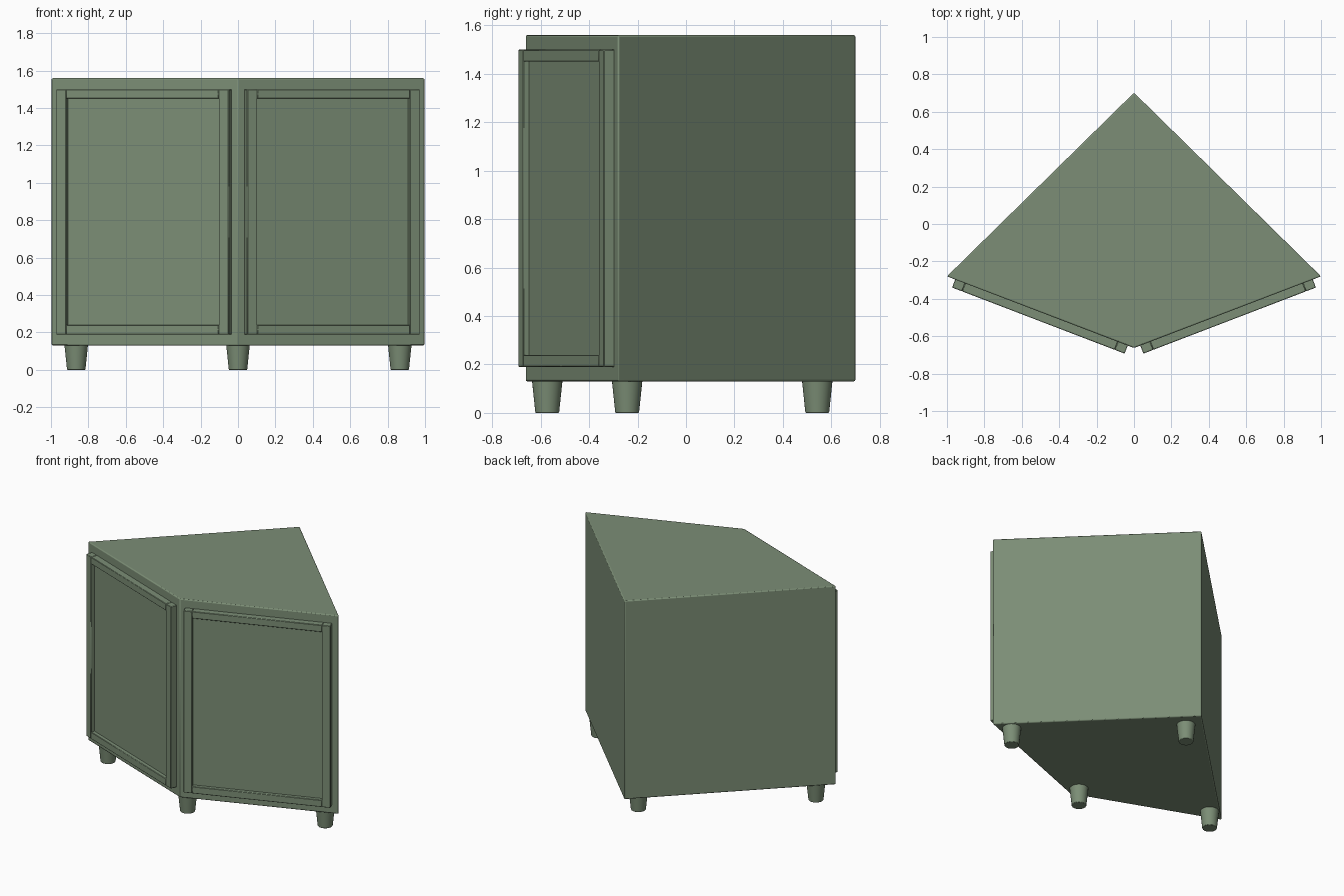
import bpy, bmesh, math
from mathutils import Matrix, Vector

if "Cube" in bpy.data.objects:
    bpy.data.objects.remove(bpy.data.objects["Cube"], do_unlink=True)

# One painted finish for the whole cabinet
SAGE = (0.20, 0.27, 0.18, 1.0)
paint = bpy.data.materials.new("sage_green_paint")
paint.use_nodes = True
paint.diffuse_color = SAGE
paint.node_tree.nodes["Principled BSDF"].inputs["Base Color"].default_value = SAGE


def finish(bm, name, bevel, segments=2):
    """Turn a bmesh into a painted object with softened edges."""
    bmesh.ops.recalc_face_normals(bm, faces=bm.faces)
    mesh = bpy.data.meshes.new(name)
    bm.to_mesh(mesh)
    bm.free()
    mesh.materials.append(paint)
    obj = bpy.data.objects.new(name, mesh)
    bpy.context.collection.objects.link(obj)
    mod = obj.modifiers.new("soft_edges", 'BEVEL')
    mod.width, mod.segments = bevel, segments
    mod.limit_method = 'ANGLE'
    mod.angle_limit = math.radians(30)
    bpy.ops.object.select_all(action='DESELECT')
    obj.select_set(True)
    bpy.context.view_layer.objects.active = obj
    bpy.ops.object.shade_smooth_by_angle(angle=math.radians(35))
    return obj


# Kite-shaped corner cabinet body
Z0, Z1 = 0.13, 1.56
FRONT, SIDE, BACK = (0, -0.663), (1, -0.28), (0, 0.702)
bm = bmesh.new()
outline = [FRONT, SIDE, BACK, (-SIDE[0], SIDE[1])]
base = bm.faces.new([bm.verts.new((x, y, Z0)) for x, y in outline])
top = bmesh.ops.extrude_face_region(bm, geom=[base])["geom"]
bmesh.ops.translate(bm, vec=(0, 0, Z1 - Z0),
                    verts=[v for v in top if isinstance(v, bmesh.types.BMVert)])
finish(bm, "cabinet_body", 0.007)

# Framed doors, laid out along each angled front face
T0, T1 = 0.036, 1.024           # door span measured from the front corner
D0, D1 = 0.19, 1.50             # door height range
STILE, RAIL = 0.057, 0.05
DEPTH, PANEL = 0.046, 0.019
door_parts = {
    "inner_stile": (T0, T0 + STILE, D0, D1, DEPTH),
    "outer_stile": (T1 - STILE, T1, D0, D1, DEPTH),
    "top_rail": (T0 + STILE, T1 - STILE, D1 - RAIL, D1, DEPTH),
    "bottom_rail": (T0 + STILE, T1 - STILE, D0, D0 + RAIL, DEPTH),
    "panel": (T0 + STILE - 0.01, T1 - STILE + 0.01,
              D0 + RAIL - 0.01, D1 - RAIL + 0.01, PANEL),
}
for side, sign in (("left", 1), ("right", -1)):
    along = Vector((sign * SIDE[0], SIDE[1] - FRONT[1], 0)).normalized()
    out = Vector((-sign * along.y, sign * along.x, 0)) * -1
    basis = Matrix((along, out, (0, 0, 1))).transposed().to_4x4()
    basis.translation = (FRONT[0], FRONT[1], 0)
    for part, (t0, t1, z0, z1, depth) in door_parts.items():
        back = -0.004           # seated slightly into the body
        centre = ((t0 + t1) / 2, (back + depth) / 2, (z0 + z1) / 2)
        size = (t1 - t0, depth - back, z1 - z0)
        bm = bmesh.new()
        bmesh.ops.create_cube(bm, size=1, matrix=basis
                              @ Matrix.Translation(centre)
                              @ Matrix.Diagonal((*size, 1)))
        if out.y > 0:
            raise ValueError("door faces the wrong way")
        finish(bm, f"{side}_door_{part}", 0.003, 1)

# Tapered round feet
feet = {"front_foot": (0, -0.573), "back_foot": (0, 0.542),
        "left_foot": (0.865, -0.243), "right_foot": (-0.865, -0.243)}
for name, (x, y) in feet.items():
    bm = bmesh.new()
    bmesh.ops.create_cone(bm, cap_ends=True, segments=32, radius1=0.049,
                          radius2=0.063, depth=Z0 + 0.004,
                          matrix=Matrix.Translation((x, y, (Z0 + 0.004) / 2)))
    finish(bm, name, 0.003)
